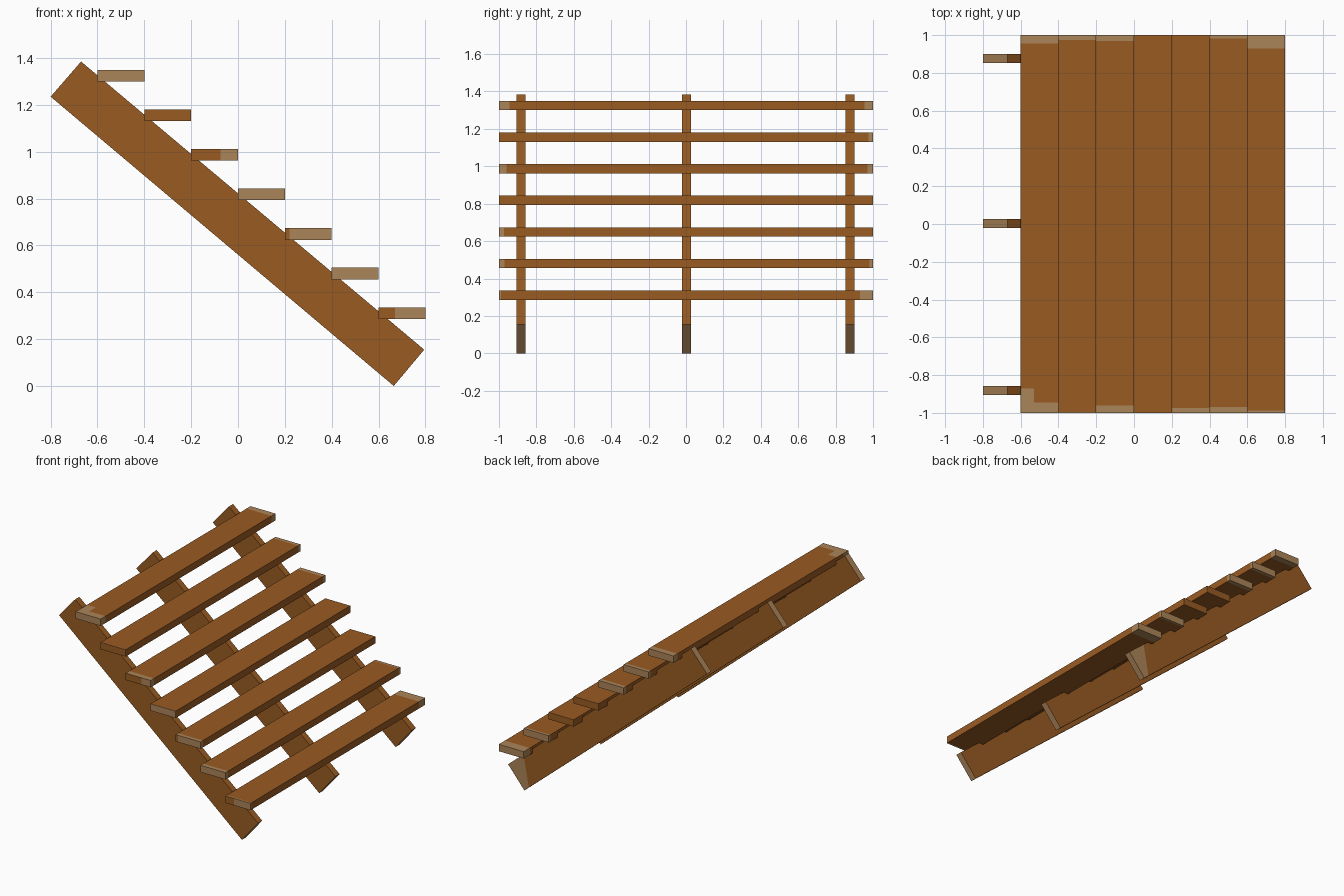
import bpy, bmesh
from mathutils import Vector

if "Cube" in bpy.data.objects:
    bpy.data.objects.remove(bpy.data.objects["Cube"])


def material(name, rgb):
    m = bpy.data.materials.new(name)
    m.diffuse_color = (*rgb, 1)
    m.use_nodes = True
    m.node_tree.nodes["Principled BSDF"].inputs["Base Color"].default_value = m.diffuse_color
    return m


WOOD = material("brown wood", (0.32, 0.105, 0.0165))
WORN = material("worn tan wood", (0.41, 0.232, 0.098))


def prism(name, outline, y0, y1, cuts, is_worn):
    """Extrude an x-z outline along y, slice it, and colour faces by a rule."""
    bm = bmesh.new()
    face = bm.faces.new([bm.verts.new((x, y0, z)) for x, z in outline])
    ext = bmesh.ops.extrude_face_region(bm, geom=[face])
    verts = [g for g in ext["geom"] if isinstance(g, bmesh.types.BMVert)]
    bmesh.ops.translate(bm, verts=verts, vec=(0, y1 - y0, 0))
    for co, no in cuts:
        geom = bm.verts[:] + bm.edges[:] + bm.faces[:]
        bmesh.ops.bisect_plane(bm, geom=geom, plane_co=co, plane_no=no)
    bmesh.ops.recalc_face_normals(bm, faces=bm.faces[:])
    for f in bm.faces:
        f.material_index = int(is_worn(f.calc_center_median(), f.normal))
    me = bpy.data.meshes.new(name)
    bm.to_mesh(me)
    bm.free()
    me.materials.append(WOOD)
    me.materials.append(WORN)
    bpy.context.collection.objects.link(bpy.data.objects.new(name, me))


# Treads: wear width at -y end, at +y end, and x offset where front end wear starts
wear = [(.055, .045, 0), (.004, .025, .2), (.04, .03, .125), (.003, .003, 0),
        (.027, .003, .02), (.03, .018, 0), (.012, .07, .07)]
for i, (near, far, start) in enumerate(wear):
    x, z = -0.6 + 0.2 * i, 1.30 - 0.169 * i
    lo, hi, split = -1 + near, 1 - far, x + start
    cuts = [((0, lo, 0), (0, 1, 0)), ((0, hi, 0), (0, 1, 0))]
    if 0 < start < 0.2:
        cuts.append(((split, 0, 0), (1, 0, 0)))
    if i == 0:  # deeper worn corner on the top tread
        cuts += [((-0.53, 0, 0), (1, 0, 0)), ((0, -0.87, 0), (0, 1, 0))]

    def worn(c, n):
        if n.y < -0.9:
            return c.x > split
        if n.y > 0.9:
            return i not in (3, 4)
        if i == 0 and n.z > 0.9 and c.x < -0.53 and c.y < -0.87:
            return True
        return c.y < lo or c.y > hi

    prism(f"tread_{i + 1}", [(x, z), (x + .2, z), (x + .2, z + .05), (x, z + .05)],
          -1, 1, cuts, worn)

# Sloping stringers with worn cut ends
OUTLINE = [(-0.8, 1.235), (0.665, 0.0), (0.795, 0.155), (-0.67, 1.385)]
along = Vector((1.465, 0, -1.232)).normalized()
for name, y in (("front", -0.882), ("middle", 0.003), ("back", 0.877)):
    cuts, corner = [], None
    if name == "back":  # worn lower corner on the outer side
        corner = Vector((0.64, 0, 0.09))
        cuts = [(corner, (along.x, 0, along.z + 0.5))]

    def worn(c, n):
        if abs(n.dot(along)) > 0.9:
            return True
        return bool(corner and n.y > 0.9
                    and (c - corner).dot(Vector((along.x, 0, along.z + 0.5))) > 0)

    prism(f"{name}_stringer", OUTLINE, y - 0.0235, y + 0.0235, cuts, worn)
